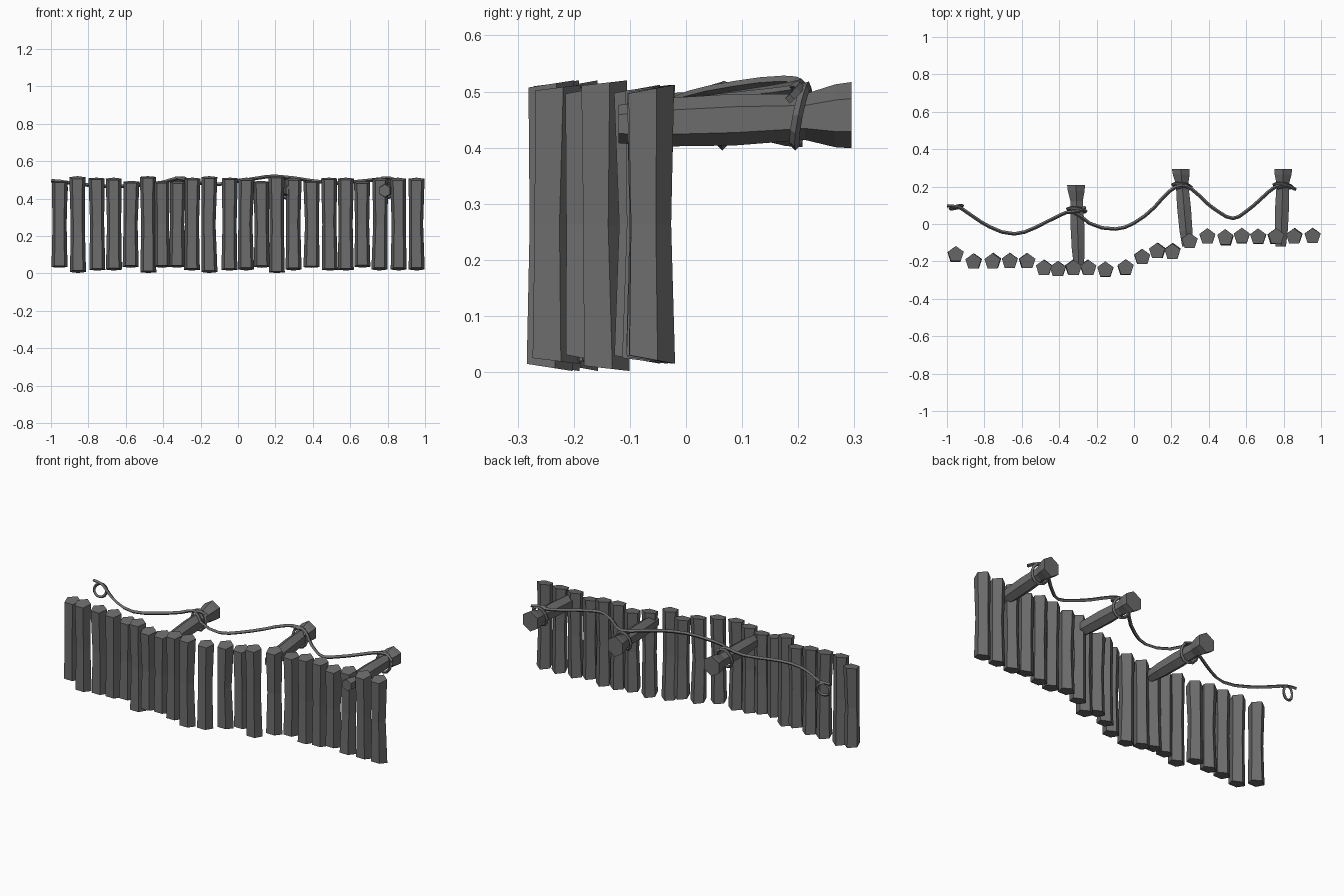
import bpy, bmesh, random
from math import sin, cos, pi
from mathutils import Vector

random.seed(4)
cube = bpy.data.objects.get("Cube")
if cube:
    bpy.data.objects.remove(cube, do_unlink=True)


def make_material(name, value):
    mat = bpy.data.materials.new(name)
    mat.use_nodes = True
    colour = (value, value, value, 1)
    mat.diffuse_color = colour
    mat.node_tree.nodes["Principled BSDF"].inputs["Base Color"].default_value = colour
    return mat


GREY = make_material("dark grey wood", 0.15)


def link(name, data):
    obj = bpy.data.objects.new(name, data)
    bpy.context.collection.objects.link(obj)
    data.materials.append(GREY)
    return obj


def loft(name, rings):
    """Skin a list of equal point rings and cap both ends."""
    bm = bmesh.new()
    loops = [[bm.verts.new(p) for p in ring] for ring in rings]
    n = len(loops[0])
    for a, b in zip(loops, loops[1:]):
        for i in range(n):
            j = (i + 1) % n
            bm.faces.new((a[i], a[j], b[j], b[i]))
    bm.faces.new(loops[0])
    bm.faces.new(loops[-1])
    bmesh.ops.recalc_face_normals(bm, faces=bm.faces)
    mesh = bpy.data.meshes.new(name)
    bm.to_mesh(mesh)
    bm.free()
    return link(name, mesh)


def stake(index, x, y, low, high):
    """Upright five-sided log, flat to the front, waisted, with sloping ends."""
    rings = []
    slope = random.uniform(0.1, 0.2)
    for t, size in ((0, 1), (0.5, 0.88), (1, 1)):
        r = 0.045 * size
        dx, dy = (random.uniform(-0.003, 0.003) for _ in range(2))
        tilt = slope * (2 * t - 1)
        ring = []
        for k in range(5):
            a = pi / 2 + k * 2 * pi / 5
            px, py = r * cos(a), r * sin(a)
            z = low + t * (high - low) + tilt * (py - 0.045)
            ring.append((x + px + dx, y + py + dy, z))
        rings.append(ring)
    loft(f"stake_{index}", rings)


def beam(name, head, tail):
    """Six-sided horizontal log with a flared head behind the wall."""
    head, tail = Vector(head), Vector(tail)
    rings = []
    for t, r in ((0, 0.059), (0.07, 0.056), (0.2, 0.041), (0.5, 0.046), (0.8, 0.043), (1, 0.034)):
        c = head.lerp(tail, t)
        rings.append([(c.x + 0.93 * r * sin(k * pi / 3), c.y, c.z + r * cos(k * pi / 3))
                      for k in range(6)])
    loft(name, rings)


def rope(name, points, closed=False, radius=0.0095):
    """Thin low-poly cord through the points."""
    data = bpy.data.curves.new(name, "CURVE")
    data.dimensions = "3D"
    data.bevel_depth = radius
    data.bevel_resolution = 0
    data.resolution_u = 2
    data.use_fill_caps = True
    spline = data.splines.new("BEZIER")
    spline.bezier_points.add(len(points) - 1)
    for bp, p in zip(spline.bezier_points, points):
        bp.co = p
        bp.handle_left_type = bp.handle_right_type = "AUTO"
    spline.use_cyclic_u = closed
    spline.use_smooth = False
    return link(name, data)


# Palisade wall: (x, y) of each stake, and which length it has
places = [(-.952, -.165), (-.857, -.2), (-.755, -.2), (-.665, -.2), (-.572, -.2), (-.482, -.235),
          (-.405, -.24), (-.325, -.235), (-.245, -.235), (-.155, -.245), (-.045, -.235),
          (.042, -.18), (.125, -.145), (.208, -.148), (.298, -.09), (.395, -.067),
          (.488, -.075), (.578, -.067), (.665, -.067), (.758, -.067), (.858, -.067), (.953, -.067)]
lengths = "SLMMSLSSMLMMSLMSMMSMMM"
spans = {"S": (.03, .495), "M": (.015, .512), "L": (.002, .52)}
for i, ((x, y), kind) in enumerate(zip(places, lengths)):
    stake(i + 1, x, y, *spans[kind])

# Support beams
beam("beam_right", (-.31, .208, .46), (-.295, -.22, .445))
beam("beam_middle", (.25, .295, .458), (.285, -.12, .442))
beam("beam_left", (.798, .295, .458), (.785, -.12, .442))

# Long sagging rope
rope("rope", [(-.925, .085, .488), (-.86, .04, .478), (-.77, -.016, .47), (-.64, -.053, .465),
              (-.53, -.02, .472), (-.4, .045, .487), (-.325, .065, .508), (-.24, .005, .487),
              (-.1, -.027, .477), (0, .005, .492), (.11, .09, .51), (.19, .175, .519),
              (.255, .205, .514), (.31, .185, .508), (.38, .12, .497), (.46, .06, .488),
              (.53, .03, .483), (.59, .06, .487), (.68, .135, .495), (.75, .195, .503),
              (.798, .21, .508)])

# Rope turns tied round the beams, each with a loose end
for side, x, y, tail in (("right", -.306, .075, (.045, .015, .03)),
                         ("middle", .256, .205, (.05, -.02, .03)),
                         ("left", .797, .205, (.068, -.02, .03))):
    ring = [(x + .049 * cos(k * pi / 3 + pi / 6), y + .012 * sin(k * pi / 3),
             .457 + .053 * sin(k * pi / 3 + pi / 6)) for k in range(6)]
    rope(f"binding_{side}", ring, closed=True, radius=0.009)
    rope(f"loose_end_{side}", [(x - .03, y - .012, .508), (x + .02, y - .002, .508),
                               (x + tail[0], y + tail[1], .457 + tail[2])], radius=0.009)

# Hanging loop and frayed tip at the free end of the rope
loop = [(-.95 + .034 * cos(k * pi / 4), .09 + .01 * sin(k * pi / 4 + 1),
         .452 + .036 * sin(k * pi / 4)) for k in range(8)]
rope("end_loop", loop, closed=True, radius=0.008)
rope("end_tip", [(-.915, .08, .484), (-.95, .092, .492), (-.998, .097, .495)], radius=0.009)
